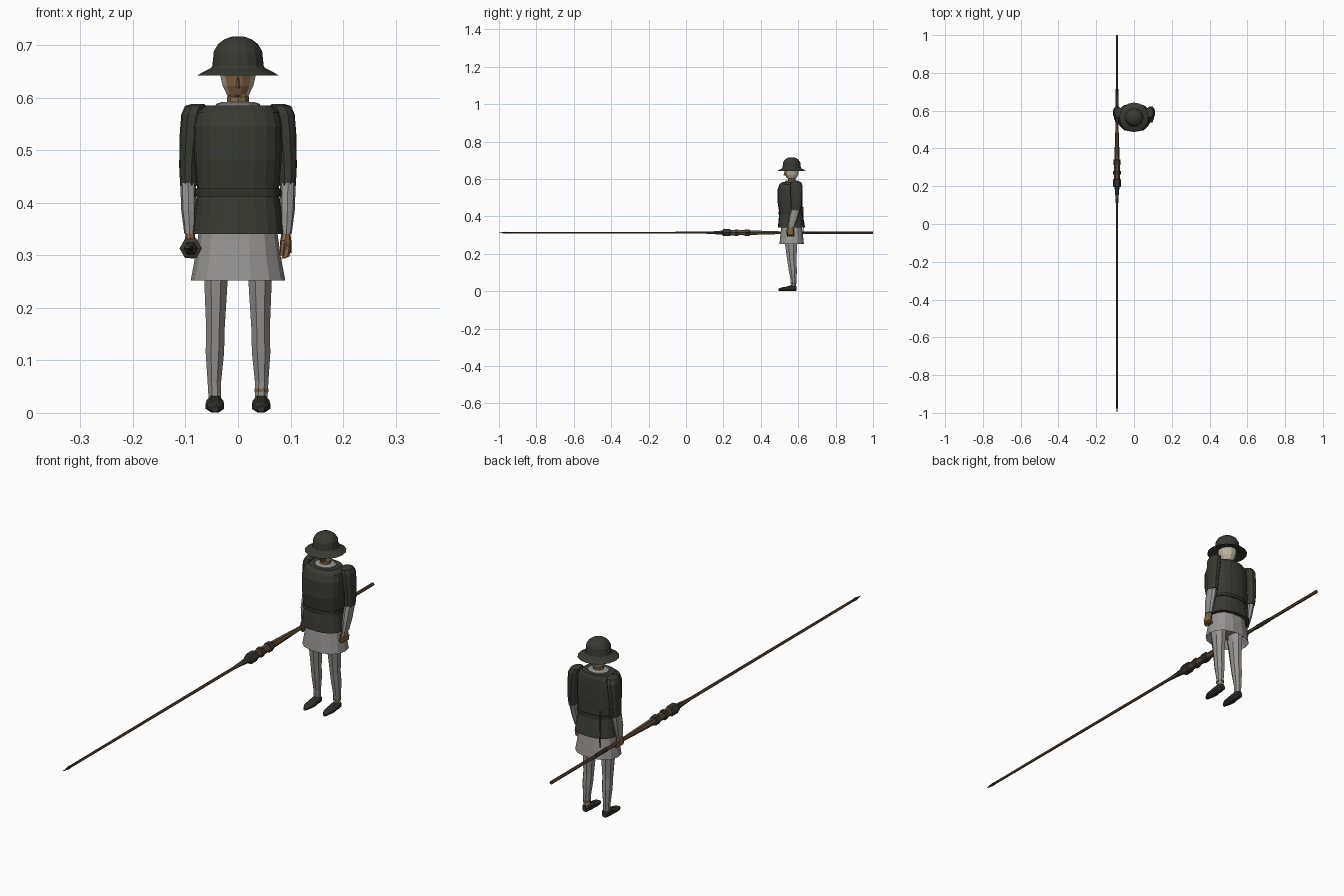
import bpy, bmesh, math
from mathutils import Vector


def material(name, r, g, b):
    m = bpy.data.materials.new(name)
    m.diffuse_color = (r, g, b, 1)
    return m


CLOTH = material("dark olive cloth", 0.042, 0.042, 0.034)
BELT = material("dark leather", 0.030, 0.030, 0.024)
GREY = material("grey linen", 0.31, 0.30, 0.295)
SKIN = material("brown skin", 0.24, 0.13, 0.06)
WOOD = material("lance wood", 0.115, 0.068, 0.036)
STEEL = material("dark iron", 0.038, 0.038, 0.033)
COIF = material("pale coif", 0.52, 0.46, 0.36)


def loft(name, rings, mats, n=8, axis='z', power=2.0, band=None, turn=0.0, rule=None):
    """Skin rings (x, y, z, r1, r2) into a closed flat-shaded body."""
    if not isinstance(mats, (list, tuple)):
        mats = [mats]
    bm = bmesh.new()
    loops = []
    for x, y, z, r1, r2 in rings:
        loop = []
        for i in range(n):
            a = 2 * math.pi * (i + turn) / n
            c, s = math.cos(a), math.sin(a)
            u = r1 * math.copysign(abs(c) ** (2 / power), c)
            v = r2 * math.copysign(abs(s) ** (2 / power), s)
            off = Vector((u, v, 0)) if axis == 'z' else Vector((u, 0, v))
            loop.append(bm.verts.new(Vector((x, y, z)) + off))
        loops.append(loop)
    for k in range(len(loops) - 1):
        for i in range(n):
            j = (i + 1) % n
            f = bm.faces.new((loops[k][i], loops[k][j], loops[k + 1][j], loops[k + 1][i]))
            f.material_index = band[k] if band else 0
    bm.faces.new(loops[0]).material_index = band[0] if band else 0
    bm.faces.new(loops[-1]).material_index = band[-1] if band else 0
    bmesh.ops.recalc_face_normals(bm, faces=bm.faces)
    if rule:
        for f in bm.faces:
            f.material_index = rule(f)
    me = bpy.data.meshes.new(name)
    bm.to_mesh(me)
    bm.free()
    for m in mats:
        me.materials.append(m)
    ob = bpy.data.objects.new(name, me)
    bpy.context.collection.objects.link(ob)
    return ob


CY = 0.565  # depth of the figure's middle

# hat: hollow underside, brim, domed crown
hat = [(0.652, 0.038), (0.643, 0.076), (0.642, 0.078), (0.649, 0.066), (0.656, 0.052), (0.66, 0.049),
       (0.688, 0.046), (0.702, 0.038), (0.711, 0.026), (0.716, 0.012)]
loft("hat", [(0, CY, z, r, r) for z, r in hat], CLOTH, n=16)

# head: skin at the front, pale coif at the sides and back
head = [(0.598, 0.014, 0.016), (0.606, 0.022, 0.027), (0.622, 0.030, 0.035),
        (0.642, 0.035, 0.039), (0.665, 0.034, 0.038)]
loft("head", [(0, CY, z, a, b) for z, a, b in head], [COIF, SKIN], n=12, turn=0.5,
     rule=lambda f: 1 if f.normal.y < -0.6 and abs(f.calc_center_median().x) < 0.024 else 0)
loft("nose", [(0, 0.527, 0.618, 0.004, 0.006), (0, 0.53, 0.64, 0.002, 0.003)], SKIN, n=4)
loft("neck", [(0, CY, 0.57, 0.022, 0.022), (0, CY, 0.612, 0.02, 0.02)], SKIN, n=8)
loft("collar", [(0, CY, 0.575, 0.044, 0.038), (0, CY, 0.588, 0.042, 0.036),
                (0, CY, 0.592, 0.030, 0.028)], GREY, n=12)

# jacket, belt and skirt
jacket = [(0.564, 0.34, 0.088, 0.073), (0.561, 0.412, 0.079, 0.063), (0.559, 0.43, 0.078, 0.062),
          (0.556, 0.48, 0.083, 0.067), (0.556, 0.545, 0.084, 0.066), (0.560, 0.572, 0.078, 0.060),
          (0.565, 0.585, 0.062, 0.050)]
loft("jacket", [(0, y, z, a, b) for y, z, a, b in jacket], CLOTH, n=20, power=2.5)
loft("belt", [(0, 0.560, 0.412, 0.083, 0.067), (0, 0.560, 0.427, 0.082, 0.066)], BELT, n=20, power=2.5)
loft("skirt", [(0, CY, 0.285, 0.070, 0.050), (0, CY, 0.252, 0.090, 0.067), (0, CY, 0.30, 0.081, 0.062),
               (0, CY, 0.35, 0.074, 0.056)], GREY, n=14, power=2.3)

for s, side in ((-1, "right"), (1, "left")):
    # puffed sleeve with a shoulder cap, then the forearm
    sleeve = [(0.094, 0.588, 0.432, 0.016, 0.026), (0.095, 0.590, 0.47, 0.017, 0.029),
              (0.091, 0.590, 0.53, 0.020, 0.033), (0.087, 0.590, 0.568, 0.021, 0.033),
              (0.081, 0.588, 0.584, 0.020, 0.027), (0.076, 0.586, 0.588, 0.012, 0.016)]
    loft(side + "_sleeve", [(s * x, y, z, a, b) for x, y, z, a, b in sleeve], CLOTH, n=10, power=2.4)
    forearm = [(0.092, 0.562, 0.34, 0.010, 0.018), (0.094, 0.572, 0.385, 0.014, 0.024),
               (0.095, 0.586, 0.438, 0.015, 0.025)]
    loft(side + "_forearm", [(s * x, y, z, a, b) for x, y, z, a, b in forearm], GREY, n=8, power=2.4)
    # palm, four curled fingers and a thumb
    palm = [(0.091, 0.558, 0.304, 0.011, 0.019), (0.091, 0.558, 0.325, 0.011, 0.020),
            (0.091, 0.561, 0.345, 0.008, 0.013)]
    loft(side + "_palm", [(s * x, y, z, a, b) for x, y, z, a, b in palm], SKIN, n=8)
    for i in range(4):
        y = 0.543 + i * 0.0105
        loft(f"{side}_finger_{i + 1}", [(s * 0.086, y, 0.294, 0.004, 0.004), (s * 0.091, y, 0.298, 0.007, 0.005),
                                        (s * 0.094, y, 0.318, 0.007, 0.005)], SKIN, n=6)
    loft(side + "_thumb", [(s * 0.083, 0.540, 0.300, 0.004, 0.004), (s * 0.086, 0.544, 0.328, 0.005, 0.005)],
         SKIN, n=6)
    # stockinged leg
    leg = [(0.044, 0.575, 0.028, 0.013, 0.015), (0.045, 0.575, 0.06, 0.014, 0.017),
           (0.044, 0.571, 0.115, 0.019, 0.024), (0.043, 0.566, 0.16, 0.019, 0.026),
           (0.042, 0.562, 0.25, 0.024, 0.035), (0.041, 0.562, 0.31, 0.026, 0.037)]
    loft(side + "_leg", [(s * x, y, z, a, b) for x, y, z, a, b in leg], GREY, n=8, turn=0.5)
    # pointed shoe
    shoe = [(0.494, 0.007, 0.007, 0.006), (0.510, 0.011, 0.016, 0.010), (0.535, 0.0125, 0.019, 0.0125),
            (0.565, 0.0175, 0.017, 0.0175), (0.584, 0.0175, 0.015, 0.0175), (0.592, 0.015, 0.010, 0.012)]
    loft(side + "_shoe", [(s * 0.044, y, z, a, b) for y, z, a, b in shoe], BELT, n=8, axis='y', turn=0.5)

# small lacing at the left ankle
loft("ankle_lace", [(0.045, 0.575, 0.040, 0.0145, 0.0175), (0.045, 0.575, 0.046, 0.0145, 0.018)],
     SKIN, n=8, turn=0.5)

# dagger hanging at the back of the belt
loft("dagger", [(-0.05, 0.627, 0.305, 0.002, 0.002), (-0.05, 0.627, 0.345, 0.004, 0.003),
                (-0.05, 0.627, 0.35, 0.005, 0.004), (-0.05, 0.624, 0.45, 0.004, 0.004)],
     [STEEL, WOOD], n=6, band=[0, 0, 1])

# lance: iron tip, shaft, ringed hand guard, tapered grip and butt
# each entry: depth, radius, material of the stretch that follows (0 iron, 1 wood)
lance = [(-1.0, 0.0005, 0), (-0.965, 0.006, 0), (-0.945, 0.0045, 0), (-0.92, 0.005, 1),
         (0.10, 0.006, 1), (0.15, 0.009, 0), (0.195, 0.013, 0), (0.198, 0.0215, 0), (0.235, 0.0215, 0),
         (0.238, 0.016, 1), (0.262, 0.016, 1), (0.263, 0.020, 0), (0.280, 0.020, 0), (0.281, 0.015, 1),
         (0.315, 0.016, 1), (0.316, 0.020, 0), (0.340, 0.019, 0), (0.342, 0.014, 1), (0.42, 0.0115, 1),
         (0.52, 0.008, 1), (0.63, 0.007, 1), (0.64, 0.0085, 0), (0.715, 0.0075, 0), (0.716, 0.0065, 1),
         (1.0, 0.0065, 1)]
loft("lance", [(-0.09, y, 0.313, r, r) for y, r, _ in lance], [STEEL, WOOD], n=6, axis='y',
     band=[m for _, _, m in lance[:-1]])
